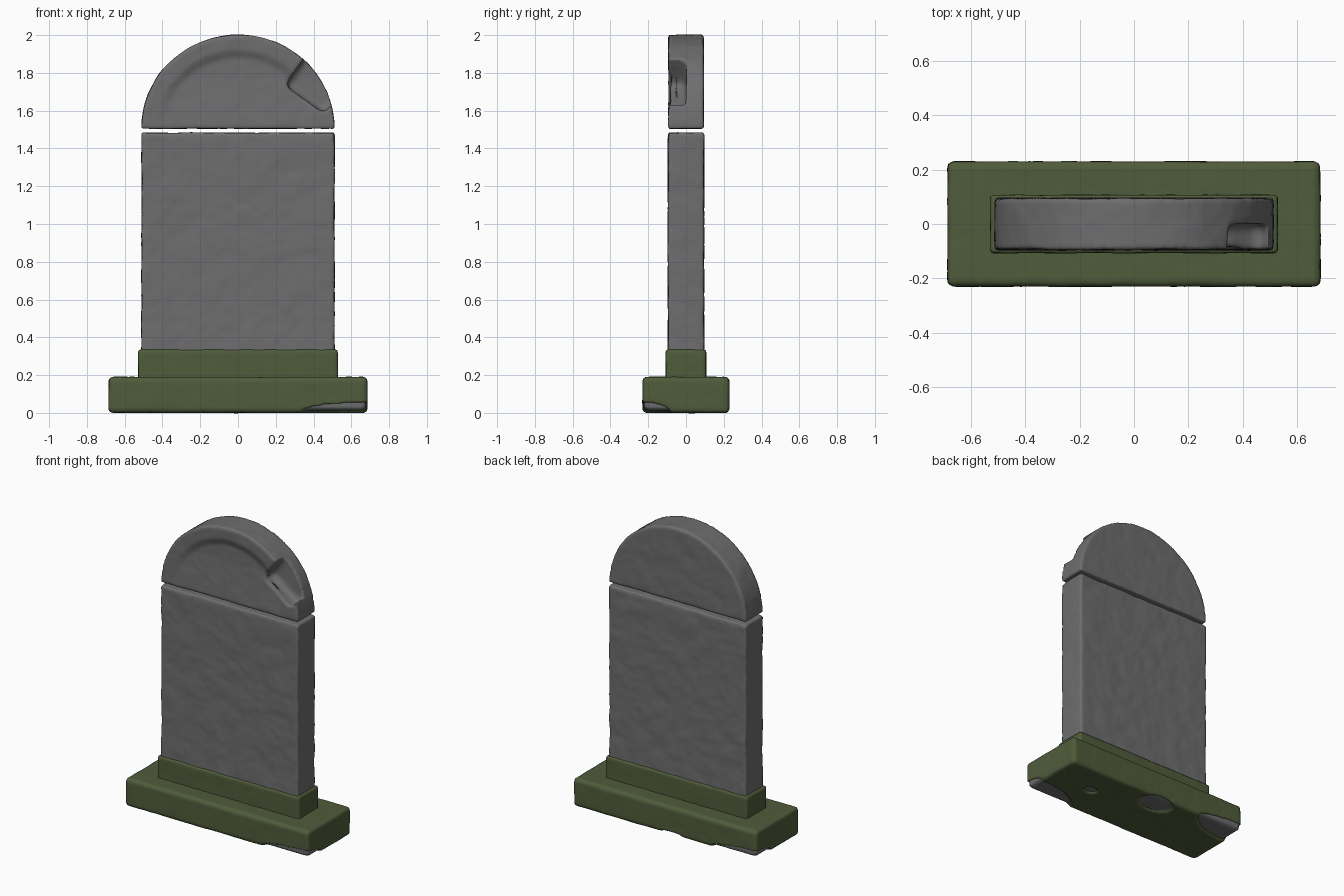
import bpy, bmesh, math
from mathutils import Vector, Matrix, noise

if "Cube" in bpy.data.objects:
    bpy.data.objects.remove(bpy.data.objects["Cube"], do_unlink=True)


def material(name, rgb):
    m = bpy.data.materials.new(name)
    m.use_nodes = True
    m.diffuse_color = (*rgb, 1)
    m.node_tree.nodes["Principled BSDF"].inputs["Base Color"].default_value = (*rgb, 1)
    return m


stone = material("grey stone", (0.155, 0.155, 0.16))
moss = material("moss green", (0.08, 0.107, 0.044))


def add_object(name, bm, mat=None):
    bmesh.ops.recalc_face_normals(bm, faces=bm.faces)
    me = bpy.data.meshes.new(name)
    bm.to_mesh(me)
    bm.free()
    ob = bpy.data.objects.new(name, me)
    bpy.context.collection.objects.link(ob)
    if mat:
        me.materials.append(mat)
    return ob


def block(name, half_x, half_y, z0, z1, mat=None, bevel=0.02):
    bm = bmesh.new()
    bmesh.ops.create_cube(bm, size=1)
    bmesh.ops.scale(bm, vec=(2 * half_x, 2 * half_y, z1 - z0), verts=bm.verts)
    bmesh.ops.translate(bm, vec=(0, 0, (z0 + z1) / 2), verts=bm.verts)
    bmesh.ops.bevel(bm, geom=bm.edges[:], offset=bevel, segments=4, profile=0.5, affect='EDGES')
    return add_object(name, bm, mat)


def arch(name, half_x, half_y, z0, z1, mat):
    bm = bmesh.new()
    steps = 48
    ring = [bm.verts.new((half_x * math.cos(math.pi * i / steps), -half_y,
                          z0 + (z1 - z0) * math.sin(math.pi * i / steps)))
            for i in range(steps + 1)]
    face = bm.faces.new(ring)
    out = bmesh.ops.extrude_face_region(bm, geom=[face])
    moved = [v for v in out["geom"] if isinstance(v, bmesh.types.BMVert)]
    bmesh.ops.translate(bm, vec=(0, 2 * half_y, 0), verts=moved)
    return add_object(name, bm, mat)


def blob(name, center, radii):
    bm = bmesh.new()
    bmesh.ops.create_uvsphere(bm, u_segments=32, v_segments=16, radius=1,
                              matrix=Matrix.LocRotScale(Vector(center), None, Vector(radii)))
    return add_object(name, bm)


def weather(ob, cutters=(), voxel=0.013, rough=0.005, smooth=2, shape=None):
    """Cut chips, remesh finely, soften the edges and roughen the surface."""
    for c in cutters:
        c.hide_render = True
        mod = ob.modifiers.new("chip", 'BOOLEAN')
        mod.operation, mod.object, mod.solver = 'DIFFERENCE', c, 'EXACT'
    mod = ob.modifiers.new("remesh", 'REMESH')
    mod.mode, mod.voxel_size = 'VOXEL', voxel
    mod = ob.modifiers.new("soften", 'SMOOTH')
    mod.factor, mod.iterations = 0.5, smooth
    mat = ob.data.materials[0]
    bpy.context.view_layer.update()
    me = bpy.data.meshes.new_from_object(ob.evaluated_get(bpy.context.evaluated_depsgraph_get()))
    ob.modifiers.clear()
    ob.data = me
    me.materials.clear()
    me.materials.append(mat)
    for v in me.vertices:
        p = v.co.copy()
        d = noise.noise_vector(p * 9) + 0.5 * noise.noise_vector(p * 22)
        v.co = p + d * rough
        if shape:
            shape(v.co)
    me.polygons.foreach_set("use_smooth", [True] * len(me.polygons))
    for c in cutters:
        bpy.data.objects.remove(c, do_unlink=True)


# Mossy foot with worn patches along its underside
foot = block("mossy_foot", 0.685, 0.23, 0.0, 0.19, moss, 0.022)
wear = [blob("wear", *spec) for spec in (
    ((0.69, -0.23, 0), (0.36, 0.15, 0.055)),
    ((-0.69, 0.23, 0), (0.35, 0.17, 0.055)),
    ((-0.05, 0.15, 0), (0.13, 0.09, 0.03)),
    ((0.37, 0.02, 0), (0.05, 0.035, 0.03)))]
weather(foot, wear, voxel=0.01, rough=0.002)

# Stone showing through the worn patches
core = block("stone_core", 0.678, 0.223, 0.013, 0.16, stone, 0.02)
weather(core, rough=0.001)

# Mossy collar around the foot of the slab
collar = block("mossy_collar", 0.528, 0.107, 0.15, 0.335, moss, 0.008)
weather(collar, voxel=0.01, rough=0.002, smooth=1)

# Main slab
slab = block("slab", 0.511, 0.095, 0.25, 1.483, stone, 0.008)
weather(slab, rough=0.004)


# Arched head: shallow hollow on the front that fades toward the bottom
def hollow(co):
    if co.y < -0.06:
        r = math.hypot(co.x / 0.51, (co.z - 1.5) / 0.5)
        inside = min(max((0.86 - r) / 0.12, 0), 1)
        fade = min(max((co.z - 1.52) / 0.25, 0), 1)
        co.y += 0.018 * inside * inside * (3 - 2 * inside) * fade


head = arch("arched_head", 0.512, 0.094, 1.505, 2.002, stone)
chip = block("chip", 0.13, 0.1, -0.15, 0.15, None, 0.035)
chip.matrix_world = Matrix.LocRotScale(Vector((0.44, -0.1, 1.78)),
                                       Matrix.Rotation(math.radians(35), 3, 'Y'), None)
weather(head, [chip], voxel=0.011, rough=0.003, shape=hollow)
